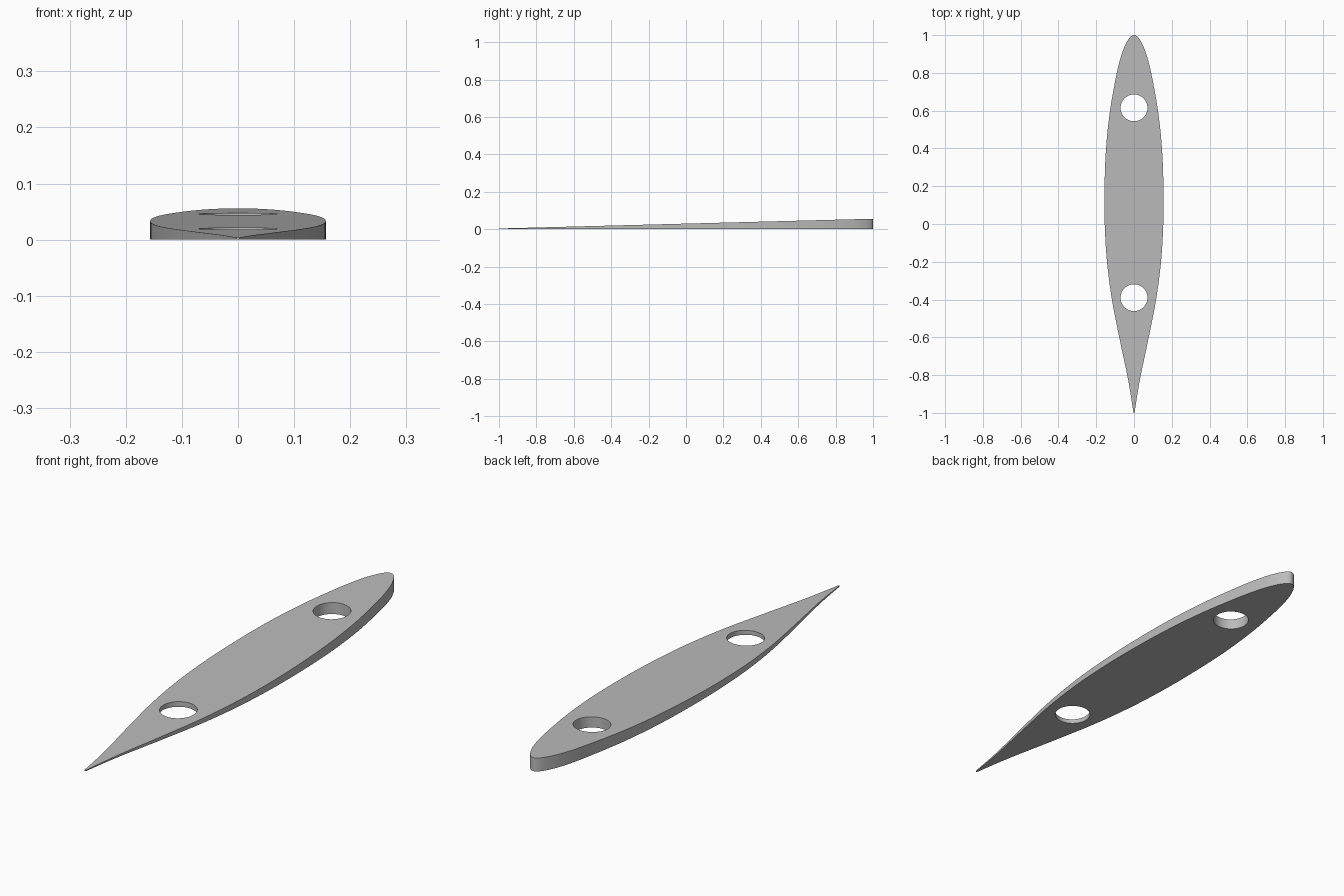
import bpy, bmesh, math
from mathutils import Vector

cube = bpy.data.objects.get("Cube")
if cube:
    bpy.data.objects.remove(cube, do_unlink=True)

grey = bpy.data.materials.new("plain_grey")
grey.use_nodes = True
colour = (0.5, 0.5, 0.5, 1)
grey.diffuse_color = colour
grey.node_tree.nodes["Principled BSDF"].inputs["Base Color"].default_value = colour

# Half outline from the pointed tail to the rounded nose: half width, y
HALF = [(0.003, -1), (0.018, -0.9), (0.036, -0.8), (0.078, -0.6), (0.117, -0.4),
        (0.143, -0.2), (0.155, 0), (0.156, 0.2), (0.148, 0.4), (0.127, 0.6),
        (0.091, 0.8), (0.065, 0.9), (0.045, 0.95), (0.028, 0.98), (0.014, 0.995), (0, 1)]
HOLES = (0.615, -0.39)
HOLE_RADIUS = 0.071


def smooth_path(points, steps=5):
    """Pass a Catmull-Rom spline through the points."""
    p = [Vector(q) for q in points]
    p = [2 * p[0] - p[1]] + p + [Vector((-p[-2].x, p[-2].y))]
    path = []
    for a, b, c, d in zip(p, p[1:], p[2:], p[3:]):
        for i in range(steps):
            t = i / steps
            path.append(0.5 * (2 * b + (c - a) * t + (2 * a - 5 * b + 4 * c - d) * t**2
                               + (3 * b - a - 3 * c + d) * t**3))
    return path + [p[-2]]


def top_height(y):
    return 0.03 + 0.026 * y


# Wedge body: flat outline extruded up to a sloping top
right = smooth_path(HALF)
outline = right + [Vector((-q.x, q.y)) for q in reversed(right[:-1])]
bm = bmesh.new()
base = bm.faces.new([bm.verts.new((q.x, q.y, 0)) for q in outline])
extruded = bmesh.ops.extrude_face_region(bm, geom=[base], use_keep_orig=True)
for v in extruded["geom"]:
    if isinstance(v, bmesh.types.BMVert):
        v.co.z = top_height(v.co.y)
bmesh.ops.recalc_face_normals(bm, faces=bm.faces)
mesh = bpy.data.meshes.new("wedge_body")
bm.to_mesh(mesh)
bm.free()
body = bpy.data.objects.new("wedge_body", mesh)
bpy.context.collection.objects.link(body)
mesh.materials.append(grey)

# Two round through holes
for y in HOLES:
    bpy.ops.mesh.primitive_cylinder_add(vertices=64, radius=HOLE_RADIUS, depth=0.4,
                                        location=(0, y, 0))
    cutter = bpy.context.object
    cutter.name = "hole_cutter"
    cutter.data.materials.append(grey)
    cut = body.modifiers.new("round_hole", "BOOLEAN")
    cut.operation = "DIFFERENCE"
    cut.solver = "EXACT"
    cut.object = cutter
    bpy.ops.object.select_all(action="DESELECT")
    bpy.context.view_layer.objects.active = body
    body.select_set(True)
    bpy.ops.object.modifier_apply(modifier=cut.name)
    bpy.data.objects.remove(cutter, do_unlink=True)

bpy.ops.object.shade_smooth_by_angle(angle=math.radians(30))
